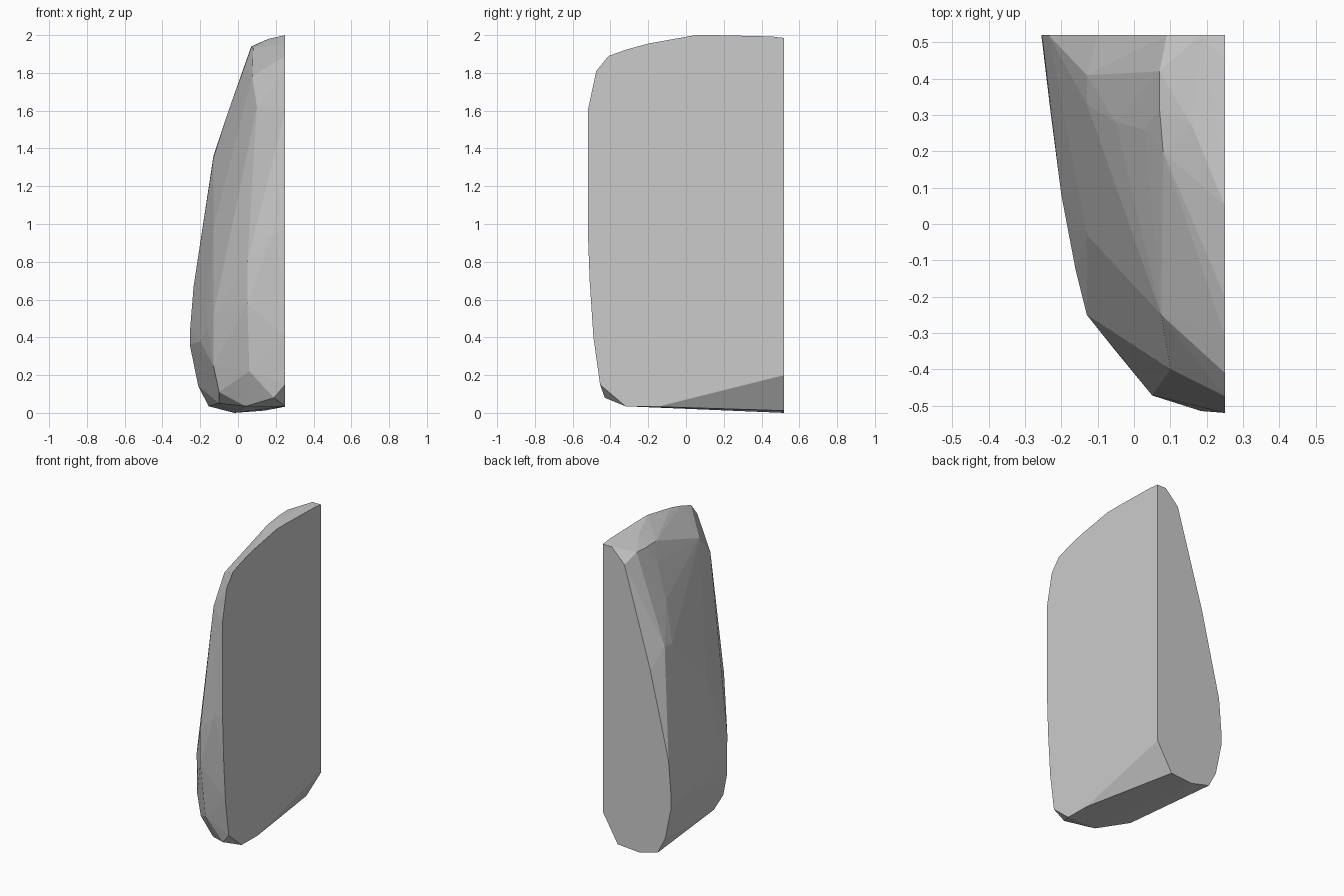
import bpy
import bmesh

# Boulder quarter: convex chiselled rock with two flat cut sides
CUT_X, CUT_Y = 0.25, 0.52

# Outline on the right cut (y, z)
right_outline = [(-0.15, 0.033), (-0.32, 0.035), (-0.455, 0.15), (-0.49, 0.4),
                 (-0.51, 0.7), (-0.52, 0.97), (-0.52, 1.6), (-0.475, 1.81),
                 (-0.41, 1.89), (-0.31, 1.925), (-0.2, 1.955), (0.05, 2.0),
                 (0.15, 2.0), (0.45, 1.993), (0.52, 1.985), (0.52, 0.2)]

# Outline on the back cut (x, z)
back_outline = [(0.185, 1.985), (0.09, 1.89), (-0.1, 1.24), (-0.235, 0.67),
                (-0.253, 0.45), (-0.255, 0.36), (-0.21, 0.14), (-0.155, 0.035),
                (-0.02, 0.0), (0.14, 0.012)]

# Chiselled corners on the rounded sides (x, y, z)
corners = [(0.07, 0.42, 1.94), (0.07, 0.32, 1.935), (0.08, 0.2, 1.93),
           (0.16, 0.27, 1.98), (0.03, 0.26, 1.82), (-0.05, 0.28, 1.6),
           (-0.13, 0.41, 1.36), (-0.13, 0.33, 1.35), (0.075, -0.25, 1.78),
           (0.1, -0.4, 1.62), (-0.13, -0.03, 0.98), (-0.02, -0.33, 0.95),
           (-0.23, 0.31, 0.37), (-0.2, 0.08, 0.38), (-0.16, -0.13, 0.45),
           (-0.13, -0.25, 0.52), (-0.13, -0.245, 0.25), (-0.05, -0.35, 0.55),
           (0.05, -0.47, 0.58), (0.05, -0.472, 0.8), (0.185, -0.515, 0.95),
           (0.06, -0.43, 0.22), (0.19, -0.43, 0.08), (0.04, -0.32, 0.035),
           (-0.1, -0.25, 0.11), (-0.1, -0.15, 0.05)]

points = ([(CUT_X, y, z) for y, z in right_outline]
          + [(x, CUT_Y, z) for x, z in back_outline] + corners)

# Wrap the points in a faceted shell and merge the flat cut faces
bm = bmesh.new()
for p in points:
    bm.verts.new(p)
hull = bmesh.ops.convex_hull(bm, input=bm.verts)
loose = [v for v in bm.verts if not v.link_faces]
bmesh.ops.delete(bm, geom=loose, context='VERTS')
bmesh.ops.dissolve_limit(bm, angle_limit=0.01, verts=bm.verts, edges=bm.edges)
bmesh.ops.recalc_face_normals(bm, faces=bm.faces)

mesh = bpy.data.meshes.new("boulder")
bm.to_mesh(mesh)
bm.free()

# Stone colour
stone = bpy.data.materials.new("stone grey")
stone.diffuse_color = (0.6, 0.6, 0.6, 1.0)
mesh.materials.append(stone)

boulder = bpy.data.objects.new("boulder", mesh)
bpy.context.collection.objects.link(boulder)
